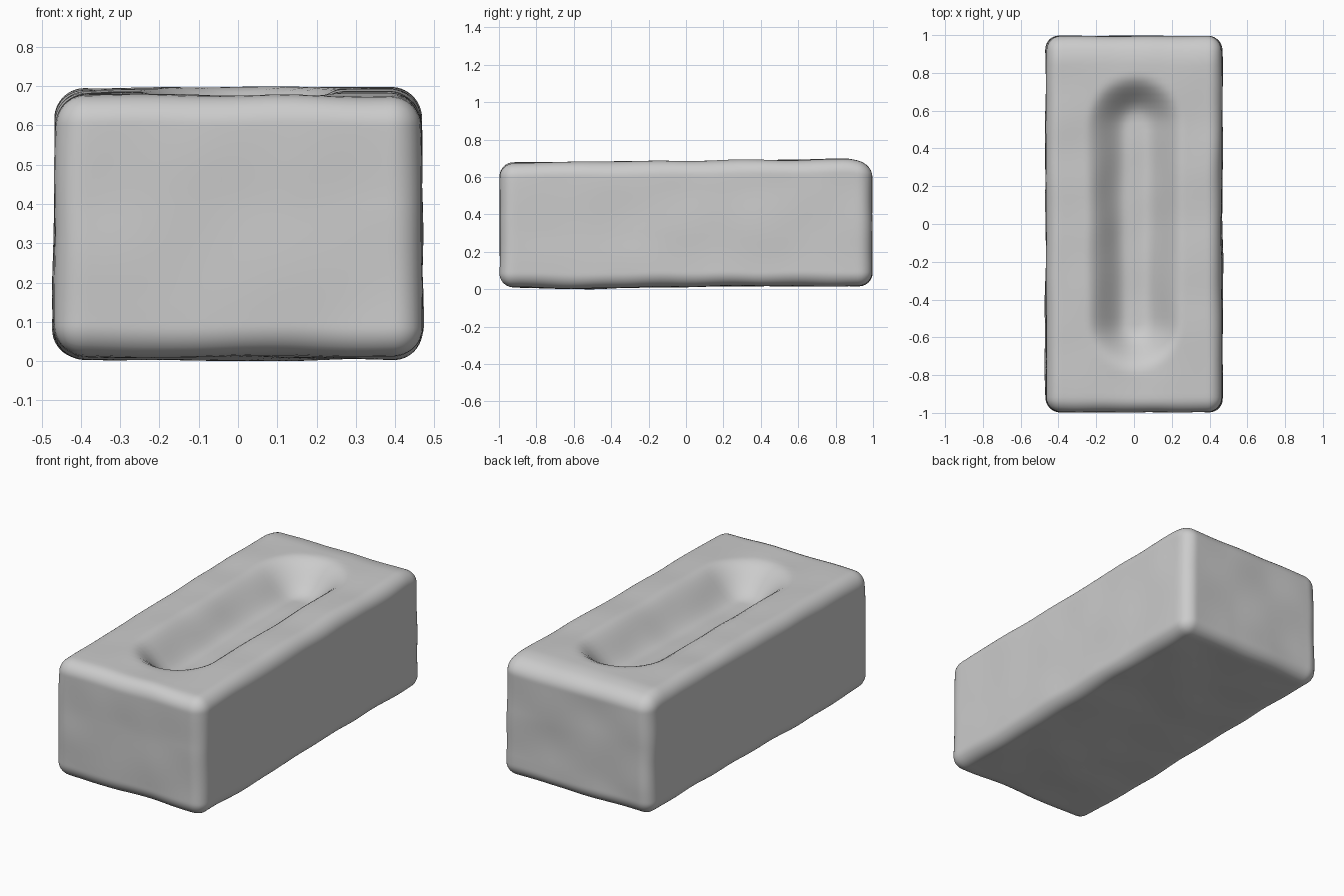
import bpy, bmesh, math
from mathutils import Vector, noise

if "Cube" in bpy.data.objects:
    bpy.data.objects.remove(bpy.data.objects["Cube"])

HALF = Vector((0.467, 0.995, 0.334))   # half size of the block
RADIUS = 0.075                         # edge rounding
CUTS = 55


def smooth(t):
    t = max(0.0, min(1.0, t))
    return t * t * (3 - 2 * t)


def rounded(u):
    # crowd the grid towards the edges, then round the box edges
    p = Vector([h * (0.45 * c + 0.55 * math.sin(c * math.pi / 2)) for c, h in zip(u, HALF)])
    inner = Vector([max(-h + RADIUS, min(h - RADIUS, c)) for c, h in zip(p, HALF)])
    d = p - inner
    return inner + d.normalized() * min(RADIUS, max(abs(c) for c in d)) if d.length else p


def trough(x, y):
    # long round-ended hollow, 0 at the rim and 1 on the floor
    y0, y1 = -0.52, 0.53
    dy = (y - y1) if y > y1 else (y - y0 if y < y0 else 0.0)
    r = math.hypot(x - 0.005, dy)
    return smooth((0.26 - r) / 0.22)


bm = bmesh.new()
bmesh.ops.create_cube(bm, size=2)
bmesh.ops.subdivide_edges(bm, edges=bm.edges[:], cuts=CUTS, use_grid_fill=True)
for v in bm.verts:
    p = rounded(v.co)
    up = p.z / HALF.z
    # slightly wider foot
    p.x *= 1 - 0.008 * up
    if up > 0:
        # uneven top, worn back edge, and the hollow
        p.z += up * (0.012 * p.y - 0.025 * smooth((p.y - 0.85) / 0.15))
        if up > 0.8:
            p.z -= 0.15 * trough(p.x, p.y)
    else:
        # sagging underside
        p.z += up * 0.014 * math.exp(-((p.y + 0.55) / 0.4) ** 2)
    # hand-formed wobble
    p += 0.007 * noise.noise_vector(p * 4.0)
    v.co = p + Vector((0, 0, HALF.z + 0.02))

low = min(v.co.z for v in bm.verts)
bmesh.ops.translate(bm, verts=bm.verts[:], vec=(0, 0, -low))
mesh = bpy.data.meshes.new("brick")
bm.to_mesh(mesh)
bm.free()
brick = bpy.data.objects.new("brick", mesh)
bpy.context.collection.objects.link(brick)
mesh.shade_smooth()
